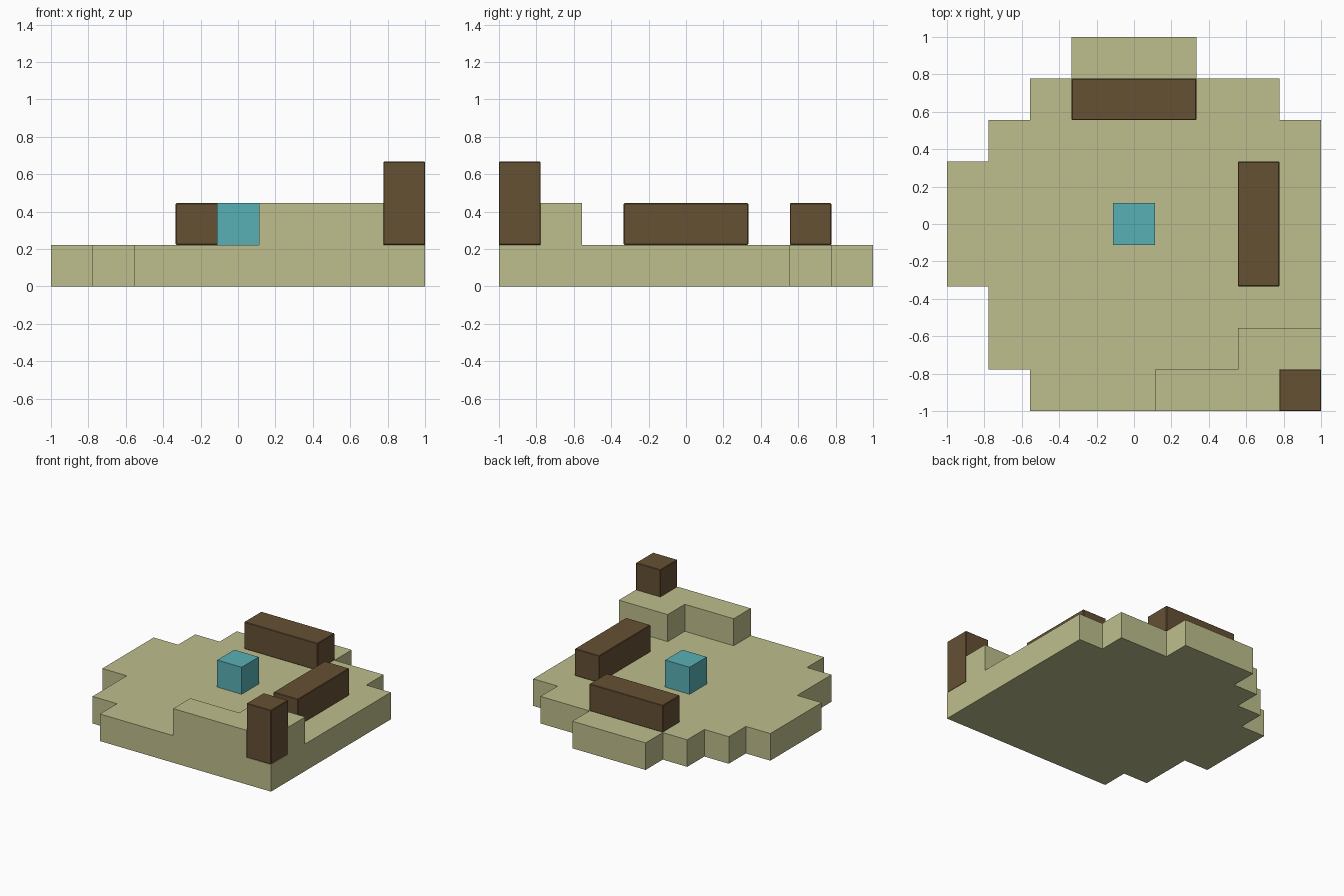
import bpy
import bmesh
from mathutils import Vector

CELL = 2 / 9      # the model sits on a nine by nine block grid
HALF = 4.5

cube = bpy.data.objects.get("Cube")
if cube:
    bpy.data.objects.remove(cube, do_unlink=True)


def material(name, rgb):
    mat = bpy.data.materials.new(name)
    mat.use_nodes = True
    mat.diffuse_color = (*rgb, 1)
    bsdf = next(n for n in mat.node_tree.nodes if n.type == 'BSDF_PRINCIPLED')
    bsdf.inputs["Base Color"].default_value = (*rgb, 1)
    return mat


sand = material("olive sand", (0.515, 0.52, 0.266))
wood = material("dark wood", (0.133, 0.082, 0.034))
teal = material("teal", (0.098, 0.434, 0.468))


def box(x, y, z=(0, 1)):
    """All grid cells within the given ranges."""
    return {(i, j, k) for i in range(*x) for j in range(*y) for k in range(*z)}


def build(name, cells, mat, bevel=0):
    """Skin a set of grid cells with one clean outer shell."""
    bm = bmesh.new()
    for cell in cells:
        for axis in range(3):
            for side in (0, 1):
                beside = list(cell)
                beside[axis] += 2 * side - 1
                if tuple(beside) in cells:
                    continue
                u, v = (axis + 1) % 3, (axis + 2) % 3
                corners = []
                for a, b in ((0, 0), (1, 0), (1, 1), (0, 1)):
                    p = Vector(cell)
                    p[axis] += side
                    p[u] += a
                    p[v] += b
                    corners.append(bm.verts.new((p - Vector((HALF, HALF, 0))) * CELL))
                bm.faces.new(corners if side else corners[::-1])
    bmesh.ops.remove_doubles(bm, verts=bm.verts, dist=0.001)
    bmesh.ops.dissolve_limit(bm, angle_limit=0.01, verts=bm.verts, edges=bm.edges)
    bmesh.ops.recalc_face_normals(bm, faces=bm.faces)
    mesh = bpy.data.meshes.new(name)
    bm.to_mesh(mesh)
    bm.free()
    mesh.materials.append(mat)
    obj = bpy.data.objects.new(name, mesh)
    bpy.context.collection.objects.link(obj)
    if bevel:
        mod = obj.modifiers.new("soft edges", 'BEVEL')
        mod.width = bevel
        mod.segments = 1
    return obj


# Stepped ground, row by row from the front, with the raised corner ledge
ground = (box((2, 9), (0, 1)) | box((1, 9), (1, 3)) | box((0, 9), (3, 6))
          | box((1, 9), (6, 7)) | box((2, 8), (7, 8)) | box((3, 6), (8, 9)))
ledge = box((5, 8), (0, 1), (1, 2)) | box((7, 9), (1, 2), (1, 2))
build("ground", ground | ledge, sand)

# Wooden logs and upright post
build("left_log", box((7, 8), (3, 6), (1, 2)), wood, 0.004)
build("back_log", box((3, 6), (7, 8), (1, 2)), wood, 0.004)
build("corner_post", box((8, 9), (0, 1), (1, 3)), wood, 0.004)

# Block in the middle
build("centre_block", box((4, 5), (4, 5), (1, 2)), teal)
